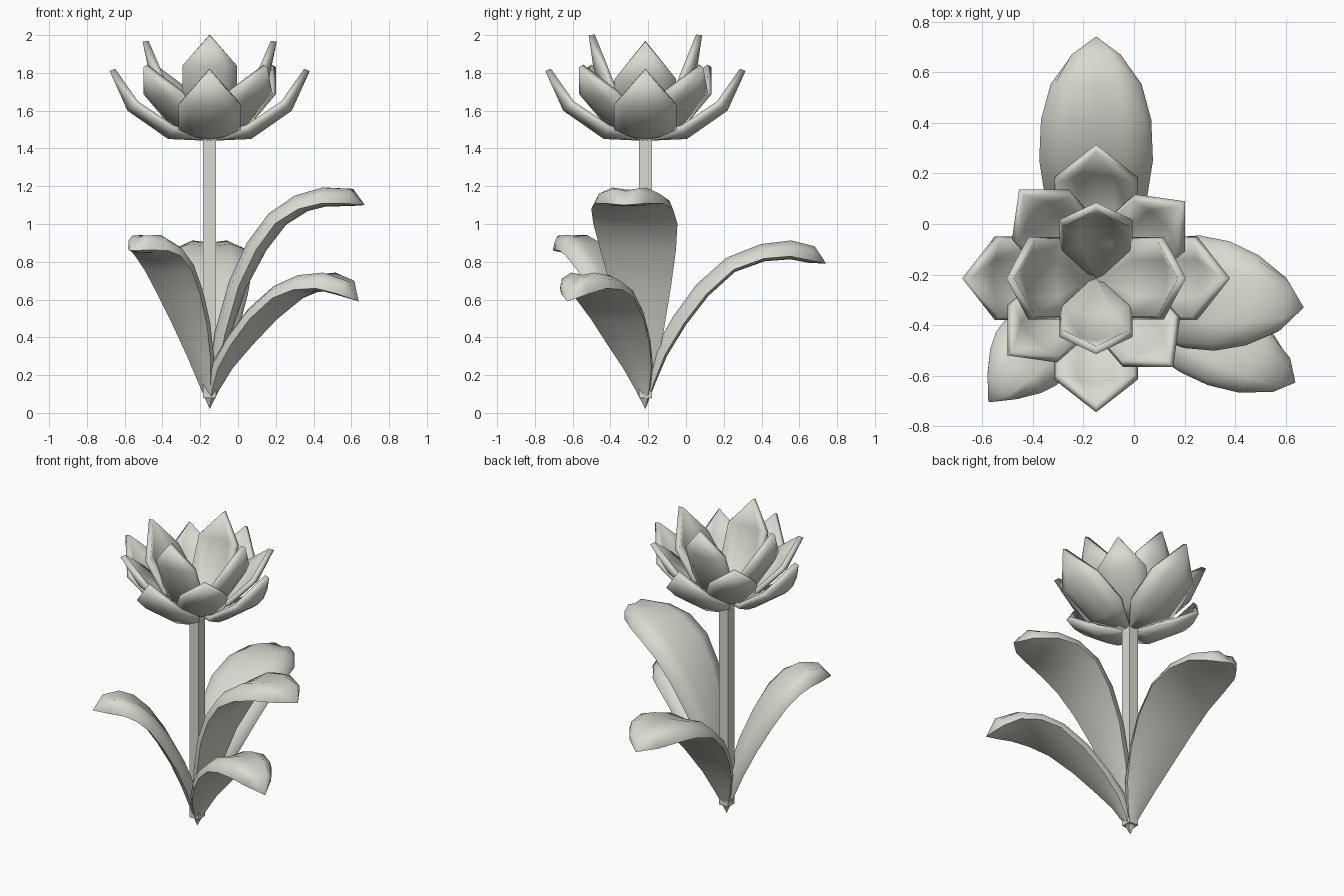
import bpy
import bmesh
import math
from mathutils import Vector

starter = bpy.data.objects.get("Cube")
if starter:
    bpy.data.objects.remove(starter, do_unlink=True)

CENTRE = Vector((-0.15, -0.215, 0))

# Cross-sections as (side, height): an open cupped petal, and a closed fleshy leaf
PETAL_SECTION = [(-1, 1), (-0.5, 0.25), (0, 0), (0.5, 0.25), (1, 1)]
LEAF_SECTION = [(-1, -0.45), (-0.9, 0.2), (-0.5, 0.6), (0, 0.45), (0.5, 0.6),
                (0.9, 0.2), (1, -0.45), (0.55, -0.6), (0, -0.65), (-0.55, -0.6)]

clay = bpy.data.materials.new("pale warm grey")
clay.use_nodes = True
clay.diffuse_color = (0.7, 0.7, 0.64, 1)
clay.node_tree.nodes["Principled BSDF"].inputs["Base Color"].default_value = clay.diffuse_color


def make_object(name, bm):
    mesh = bpy.data.meshes.new(name)
    bm.to_mesh(mesh)
    bm.free()
    obj = bpy.data.objects.new(name, mesh)
    bpy.context.collection.objects.link(obj)
    mesh.materials.append(clay)
    obj.location = CENTRE
    bpy.ops.object.select_all(action="DESELECT")
    bpy.context.view_layer.objects.active = obj
    obj.select_set(True)
    return obj


def sweep(name, spine, section, widths, depths, angle, closed):
    """Sweep a cross-section along a spine of (radius, height) points."""
    bm = bmesh.new()
    points = [Vector(p) for p in spine]
    rows = []
    for i, point in enumerate(points):
        before = points[max(i - 1, 0)]
        after = points[min(i + 1, len(points) - 1)]
        along = (after - before).normalized()
        normal = Vector((-along.y, along.x))
        row = []
        for side, height in section:
            p = point + normal * depths[i] * height
            row.append(bm.verts.new((p.x, side * widths[i], p.y)))
        if closed:
            row.append(row[0])
        rows.append(row)
    for lower, upper in zip(rows, rows[1:]):
        for j in range(len(lower) - 1):
            bm.faces.new((lower[j], upper[j], upper[j + 1], lower[j + 1]))
    bmesh.ops.remove_doubles(bm, verts=bm.verts, dist=0.0005)
    obj = make_object(name, bm)
    obj.rotation_euler.z = math.radians(angle)
    return obj


# Square stem
bm = bmesh.new()
bmesh.ops.create_cube(bm, size=1)
bmesh.ops.scale(bm, verts=bm.verts, vec=(0.068, 0.068, 1.37))
bmesh.ops.translate(bm, verts=bm.verts, vec=(0, 0, 0.765))
make_object("stem", bm)

# Petals: name, spine, half width, directions
petal_rings = [
    ("outer_petal", [(0, 1.44), (0.22, 1.45), (0.435, 1.6), (0.53, 1.81)],
     0.165, (0, 90, 180, 270)),
    ("middle_petal", [(0, 1.44), (0.2, 1.5), (0.37, 1.66), (0.465, 1.83)],
     0.15, (41, 131, 221, 311)),
    ("inner_side_petal", [(0, 1.44), (0.18, 1.55), (0.31, 1.75), (0.355, 1.965)],
     0.163, (0, 180)),
    ("inner_front_back_petal", [(0, 1.44), (0.17, 1.55), (0.275, 1.825), (0.3, 2.0)],
     0.145, (90, 270)),
]
for name, spine, half, angles in petal_rings:
    widths = (0.01, half, half, 0)
    depths = (0, 0.05, 0.045, 0)
    for angle in angles:
        petal = sweep(name, spine, PETAL_SECTION, widths, depths, angle, False)
        solid = petal.modifiers.new("thickness", "SOLIDIFY")
        solid.thickness = 0.032
        solid.offset = 1
        bpy.ops.object.modifier_apply(modifier=solid.name)
        bpy.ops.object.shade_smooth()

# Leaves: name, spine, half width, direction
leaves = [
    ("left_leaf", [(0, 0.02), (0.03, 0.2), (0.07, 0.42), (0.15, 0.68), (0.25, 0.88),
                   (0.36, 1.025), (0.49, 1.11), (0.62, 1.145), (0.75, 1.142), (0.83, 1.1)],
     0.225, -8),
    ("back_leaf", [(0, 0.02), (0.03, 0.17), (0.08, 0.32), (0.18, 0.49), (0.3, 0.65),
                   (0.45, 0.785), (0.62, 0.85), (0.77, 0.865), (0.88, 0.84), (0.957, 0.79)],
     0.225, 90),
    ("right_front_leaf", [(0, 0.02), (0.02, 0.15), (0.06, 0.3), (0.13, 0.47), (0.22, 0.64),
                          (0.31, 0.775), (0.4, 0.86), (0.48, 0.895), (0.57, 0.895), (0.65, 0.86)],
     0.165, 229),
    ("left_front_leaf", [(0, 0.02), (0.02, 0.13), (0.07, 0.25), (0.17, 0.38), (0.3, 0.52),
                         (0.45, 0.635), (0.58, 0.685), (0.71, 0.695), (0.82, 0.66), (0.89, 0.59)],
     0.175, -27.6),
]
leaf_outline = (0, 0.24, 0.48, 0.72, 0.9, 1, 0.97, 0.8, 0.48, 0)
leaf_depth = (0, 0.04, 0.06, 0.065, 0.07, 0.07, 0.075, 0.08, 0.075, 0)
for name, spine, half, angle in leaves:
    widths = [half * w for w in leaf_outline]
    sweep(name, spine, LEAF_SECTION, widths, leaf_depth, angle, True)
    bpy.ops.object.shade_smooth_by_angle(angle=math.radians(50))
